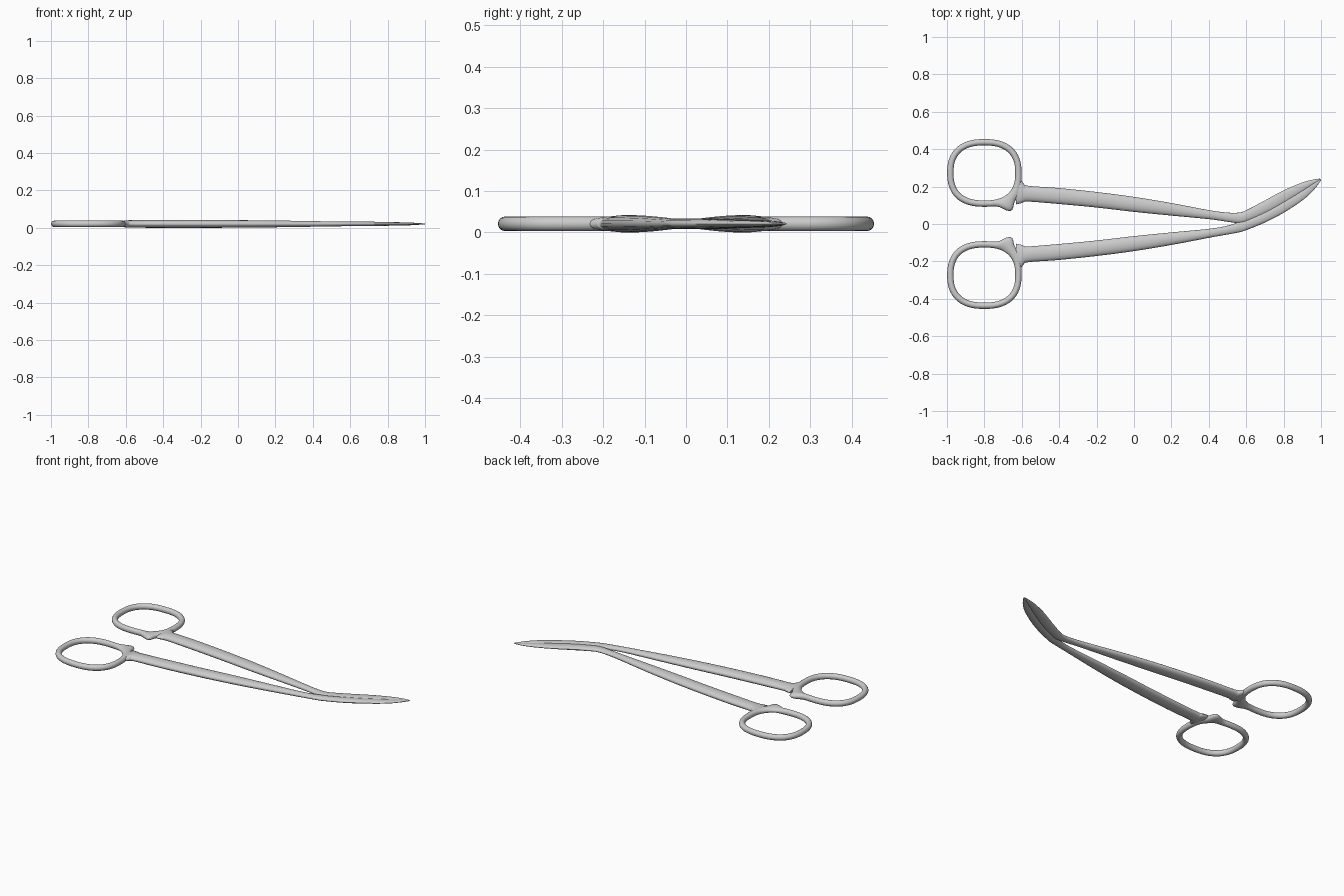
import bpy
import math
from mathutils import Vector

cube = bpy.data.objects.get("Cube")
if cube:
    bpy.data.objects.remove(cube, do_unlink=True)

steel = bpy.data.materials.new("satin_steel")
steel.use_nodes = True
steel.diffuse_color = (0.6, 0.6, 0.6, 1)
steel.node_tree.nodes["Principled BSDF"].inputs["Base Color"].default_value = (0.6, 0.6, 0.6, 1)

SIDES = 16
MID_Z = 0.021


def loft(name, sections, closed=False):
    """Skin elliptical sections given as (inner edge, outer edge, half height)."""
    verts, faces = [], []
    for a, b, h in sections:
        mid, half = (a + b) / 2, (b - a) / 2
        for k in range(SIDES):
            t = math.tau * k / SIDES
            p = mid + half * math.cos(t)
            verts.append((p.x, p.y, MID_Z + h * math.sin(t)))
    n = len(sections)
    for i in range(n if closed else n - 1):
        j = (i + 1) % n
        for k in range(SIDES):
            m = (k + 1) % SIDES
            faces.append((i * SIDES + k, i * SIDES + m, j * SIDES + m, j * SIDES + k))
    if not closed:
        faces.append(tuple(range(SIDES)))
        faces.append(tuple(range((n - 1) * SIDES, n * SIDES)))
    mesh = bpy.data.meshes.new(name)
    mesh.from_pydata(verts, [], faces)
    mesh.materials.append(steel)
    obj = bpy.data.objects.new(name, mesh)
    bpy.context.collection.objects.link(obj)
    # Consistent outward normals and smooth shading
    bpy.ops.object.select_all(action='DESELECT')
    bpy.context.view_layer.objects.active = obj
    obj.select_set(True)
    bpy.ops.object.mode_set(mode='EDIT')
    bpy.ops.mesh.select_all(action='SELECT')
    bpy.ops.mesh.normals_make_consistent(inside=False)
    bpy.ops.object.mode_set(mode='OBJECT')
    bpy.ops.object.shade_smooth_by_angle(angle=math.radians(50))
    return obj


def smooth(stations, steps=5):
    """Catmull-Rom interpolation through the stations."""
    pts = [stations[0]] + stations + [stations[-1]]
    out = []
    for p0, p1, p2, p3 in zip(pts, pts[1:], pts[2:], pts[3:]):
        for s in range(steps):
            t = s / steps
            out.append([b + t / 2 * (c - a + t * (2 * a - 5 * b + 4 * c - d + t * (3 * b - a - 3 * c + d)))
                        for a, b, c, d in zip(p0, p1, p2, p3)])
    return out + [stations[-1]]


def finger_ring(name, side):
    """Rounded-square ring whose outer edge swells into a ratchet knob."""
    sections = []
    count = 96
    for i in range(count):
        t = math.tau * i / count
        c, s = math.cos(t), math.sin(t)
        unit = Vector((math.copysign(abs(c) ** 0.8, c), math.copysign(abs(s) ** 0.8, s), 0))
        inner = Vector((-0.80 + 0.165 * unit.x, 0.273 + 0.147 * unit.y, 0))
        normal = Vector((unit.x / 0.165, unit.y / 0.147, 0)).normalized()
        deg = math.degrees(t)
        knob = 0.046 * math.exp(-((deg - 301) / 10) ** 2)
        web = 0.018 * math.exp(-((deg - 322) / 20) ** 2)
        outer = inner + normal * (0.034 + knob + web)
        a, b = (Vector((p.x, side * p.y, 0)) for p in (inner, outer))
        sections.append((a, b, 0.0175))
    return loft(name, sections, closed=True)


def bar(name, stations, side=1):
    """Bar along x from stations (x, low y, high y, half height)."""
    sections = [(Vector((x, side * lo, 0)), Vector((x, side * hi, 0)), h)
                for x, lo, hi, h in smooth(stations)]
    return loft(name, sections)


# Shank profile shared by both halves
shank = [
    (-0.63, 0.105, 0.255, 0.014), (-0.605, 0.111, 0.236, 0.018), (-0.59, 0.116, 0.217, 0.019),
    (-0.565, 0.12, 0.204, 0.020), (-0.4, 0.107, 0.192, 0.021), (-0.2, 0.088, 0.171, 0.021),
    (0.0, 0.065, 0.145, 0.020), (0.2, 0.045, 0.112, 0.018), (0.4, 0.026, 0.074, 0.015),
]

# Curved blades meeting along a central seam
upper_blade = [
    (0.5, 0.012, 0.061, 0.013), (0.56, 0.005, 0.061, 0.0125), (0.6, 0.012, 0.074, 0.0125),
    (0.7, 0.053, 0.126, 0.012), (0.8, 0.109, 0.18, 0.010), (0.9, 0.172, 0.222, 0.008),
    (0.96, 0.213, 0.238, 0.005), (0.995, 0.236, 0.243, 0.002),
]
lower_blade = [
    (0.5, -0.056, -0.009, 0.013), (0.56, -0.045, 0.011, 0.0125), (0.6, -0.033, 0.022, 0.0125),
    (0.7, 0.008, 0.068, 0.012), (0.8, 0.06, 0.123, 0.010), (0.9, 0.126, 0.183, 0.008),
    (0.96, 0.181, 0.222, 0.005), (1.0, 0.233, 0.241, 0.002),
]
mirrored_shank = [(x, -hi, -lo, h) for x, lo, hi, h in shank]

finger_ring("back_finger_ring", 1)
finger_ring("front_finger_ring", -1)
bar("back_shank_and_blade", shank + upper_blade)
bar("front_shank_and_blade", mirrored_shank + lower_blade)
